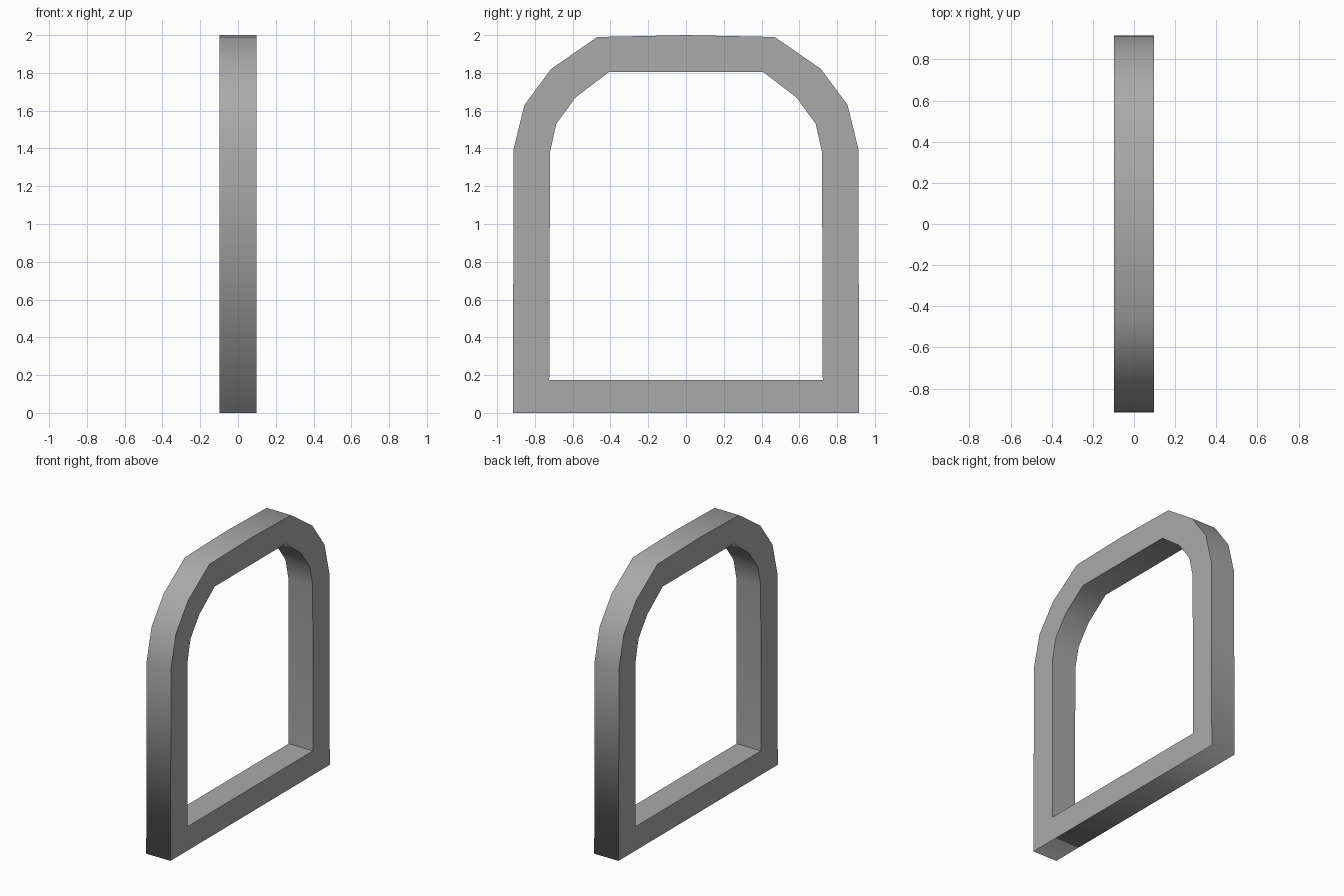
import bpy
import bmesh

cube = bpy.data.objects.get("Cube")
if cube:
    bpy.data.objects.remove(cube)

HALF_DEPTH = 0.098

# Half profiles (y, z) from the bottom up to the centre of the arch
outer_half = [(0.917, 0), (0.912, 1.40), (0.855, 1.63), (0.715, 1.82), (0.47, 1.99), (0, 2.0)]
inner_half = [(0.724, 0.175), (0.72, 1.38), (0.687, 1.53), (0.585, 1.67), (0.408, 1.805), (0, 1.805)]


def mirrored(half):
    """Close a half profile into a full loop across y = 0."""
    return half + [(-y, z) for y, z in reversed(half[:-1])]


def ring(bm, loop, x):
    return [bm.verts.new((x, y, z)) for y, z in loop]


# Arched frame: two rims joined by flat front and back bands
bm = bmesh.new()
outer, inner = mirrored(outer_half), mirrored(inner_half)
out_l, in_l = ring(bm, outer, HALF_DEPTH), ring(bm, inner, HALF_DEPTH)
out_r, in_r = ring(bm, outer, -HALF_DEPTH), ring(bm, inner, -HALF_DEPTH)
for a, b in ((out_l, in_l), (in_l, in_r), (in_r, out_r), (out_r, out_l)):
    for i in range(len(a)):
        j = (i + 1) % len(a)
        bm.faces.new((a[i], a[j], b[j], b[i]))
bmesh.ops.recalc_face_normals(bm, faces=bm.faces)

# Smooth around the rims, sharp where they meet the flat sides and at the sill
for face in bm.faces:
    face.smooth = True
for edge in bm.edges:
    flat_sides = [abs(f.normal.x) > 0.5 for f in edge.link_faces]
    at_sill = all(abs(v.co.z - inner_half[0][1]) < 0.001 for v in edge.verts)
    edge.smooth = flat_sides[0] == flat_sides[1] and not at_sill

mesh = bpy.data.meshes.new("arched_frame")
bm.to_mesh(mesh)
bm.free()
frame = bpy.data.objects.new("arched_frame", mesh)
bpy.context.collection.objects.link(frame)

# Plain grey finish
grey = bpy.data.materials.new("plain_grey")
grey.use_nodes = True
colour = (0.4, 0.4, 0.4, 1)
grey.diffuse_color = colour
grey.node_tree.nodes["Principled BSDF"].inputs["Base Color"].default_value = colour
mesh.materials.append(grey)
